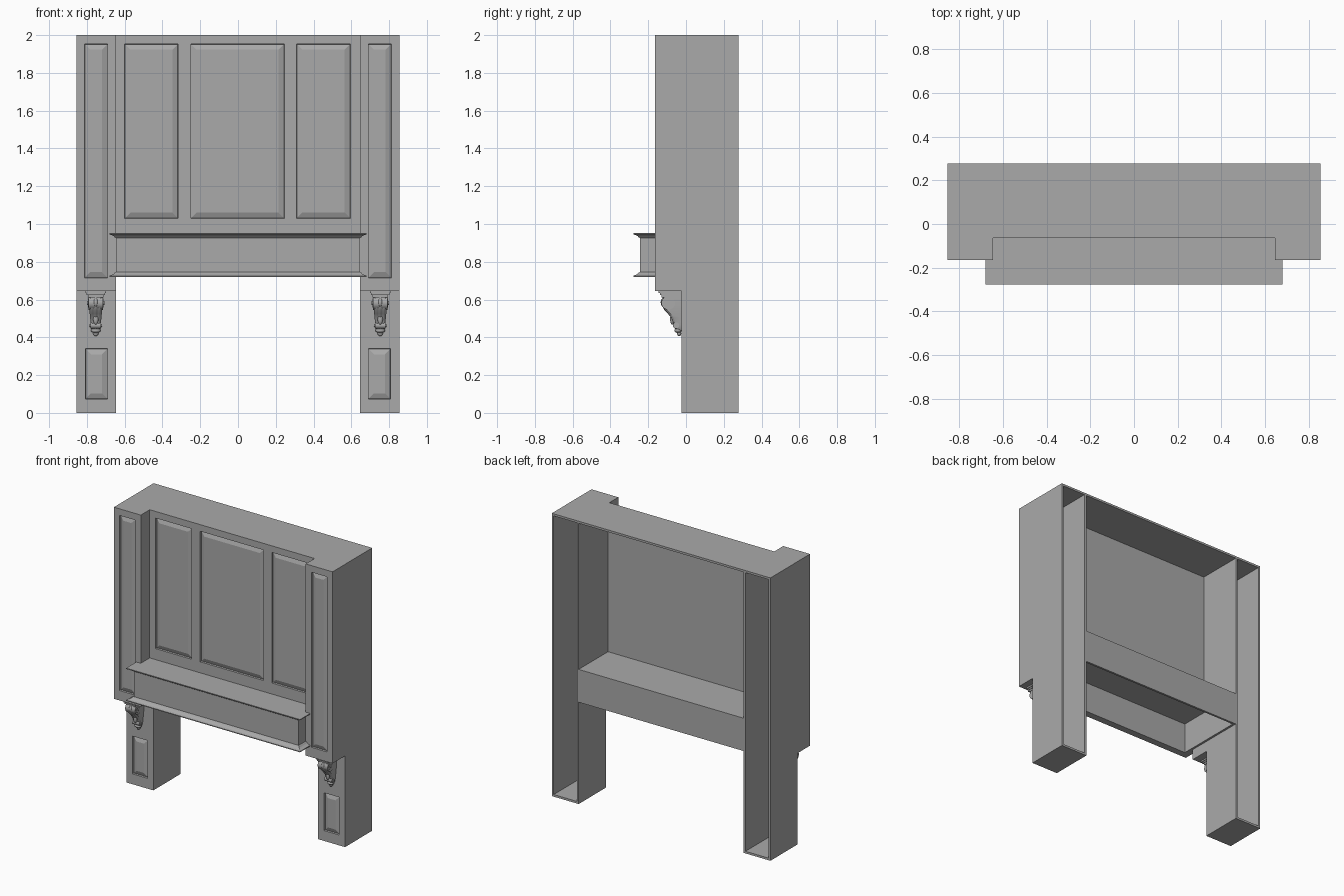
import bpy, bmesh, math
from mathutils import Matrix

if "Cube" in bpy.data.objects:
    bpy.data.objects.remove(bpy.data.objects["Cube"])

T = 0.015                      # board thickness
XO, XI = 0.855, 0.645          # outer and inner faces of the columns
YB, YF, YL, YP = 0.278, -0.165, -0.025, -0.065   # back, column, leg and panel planes
ZL = 0.645                     # top of the legs
YM, OUT = -0.243, 0.035        # mantel front and moulding projection
ZM0, ZM1 = 0.72, 0.952         # mantel bottom and top

paint = bpy.data.materials.new("grey paint")
paint.diffuse_color = (0.4, 0.4, 0.4, 1)
paint.use_nodes = True
paint.node_tree.nodes["Principled BSDF"].inputs["Base Color"].default_value = paint.diffuse_color


def finish(name, bm, mirror=False, smooth=False, fix=True):
    if fix:
        bmesh.ops.recalc_face_normals(bm, faces=bm.faces)
    me = bpy.data.meshes.new(name)
    bm.to_mesh(me)
    bm.free()
    ob = bpy.data.objects.new(name, me)
    bpy.context.collection.objects.link(ob)
    me.materials.append(paint)
    if mirror:
        m = ob.modifiers.new("mirror", 'MIRROR')
        m.use_mirror_merge = False
    if smooth:
        bpy.ops.object.select_all(action='DESELECT')
        ob.select_set(True)
        bpy.context.view_layer.objects.active = ob
        bpy.ops.object.shade_smooth_by_angle(angle=math.radians(40))
    return ob


def add_box(bm, x0, x1, y0, y1, z0, z1):
    mat = (Matrix.Translation(((x0 + x1) / 2, (y0 + y1) / 2, (z0 + z1) / 2))
           @ Matrix.Diagonal((x1 - x0, y1 - y0, z1 - z0, 1)))
    bmesh.ops.create_cube(bm, size=1, matrix=mat)


def box(name, *dims, mirror=False):
    bm = bmesh.new()
    add_box(bm, *dims)
    return finish(name, bm, mirror)


def prism(name, pts, to3d, a, b, mirror=False):
    """Extrude a 2D outline between the levels a and b."""
    bm = bmesh.new()
    lo = [bm.verts.new(to3d(p, a)) for p in pts]
    hi = [bm.verts.new(to3d(p, b)) for p in pts]
    bm.faces.new(lo)
    bm.faces.new(hi)
    for i in range(len(pts)):
        j = (i + 1) % len(pts)
        bm.faces.new((lo[i], lo[j], hi[j], hi[i]))
    return finish(name, bm, mirror)


def panel_board(name, x0, x1, z0, z1, y, panels, pz0, pz1, bevel, mirror=False):
    """Board facing -y with grooved, bevelled panels between pz0 and pz1."""
    bm = bmesh.new()

    def quad(xa, xb, za, zb):
        bm.faces.new([bm.verts.new(c) for c in
                      ((xa, y, za), (xb, y, za), (xb, y, zb), (xa, y, zb))])

    def ring(p, inset, depth):
        a, b, c, d = p[0] + inset, p[1] - inset, pz0 + inset, pz1 - inset
        return [bm.verts.new(v) for v in ((a, y + depth, c), (b, y + depth, c),
                                          (b, y + depth, d), (a, y + depth, d))]

    quad(x0, x1, z0, pz0)
    quad(x0, x1, pz1, z1)
    edges = [x0] + [v for p in panels for v in p] + [x1]
    for a, b in zip(edges[::2], edges[1::2]):
        quad(a, b, pz0, pz1)
    for p in panels:
        rings = [ring(p, 0, 0), ring(p, 0.002, 0.012), ring(p, bevel, 0.001)]
        for r, q in zip(rings, rings[1:]):
            for i in range(4):
                j = (i + 1) % 4
                bm.faces.new((r[i], r[j], q[j], q[i]))
        bm.faces.new(rings[-1])
    # back and edges of the board
    f = [bm.verts.new(c) for c in ((x0, y, z0), (x1, y, z0), (x1, y, z1), (x0, y, z1))]
    k = [bm.verts.new((v.co.x, y + T, v.co.z)) for v in f]
    bm.faces.new(k[::-1])
    for i in range(4):
        j = (i + 1) % 4
        bm.faces.new((f[j], f[i], k[i], k[j]))
    return finish(name, bm, mirror, fix=False)


# Columns: L-shaped side walls, panelled fronts, overhang and foot plates
wall = [(YL + T, T), (YB, T), (YB, 2 - T), (YF + T, 2 - T), (YF + T, ZL + T), (YL + T, ZL + T)]
yz = lambda p, x: (x, p[0], p[1])
prism("column_outer_wall", wall, yz, XO - T, XO, True)
prism("column_inner_wall", wall, yz, XI, XI + T, True)
panel_board("column_front", XI, XO, ZL, 2 - T, YF, [(0.69, 0.812)], 0.715, 1.953, 0.03, True)
panel_board("leg_front", XI, XO, 0, ZL, YL, [(0.69, 0.808)], 0.073, 0.34, 0.03, True)
box("overhang_plate", XI, XO, YF + T, YL + T, ZL, ZL + T, mirror=True)
box("foot_plate", XI, XO, YL + T, YB, 0, T, mirror=True)

# Top plate with the recessed middle
top = [(-XO, YB), (-XO, YF), (-XI, YF), (-XI, YP), (XI, YP), (XI, YF), (XO, YF), (XO, YB)]
prism("top_plate", top, lambda p, z: (p[0], p[1], z), 2 - T, 2)

# Middle panelling
panel_board("centre_panelling", -XI, XI, ZM1, 2 - T, YP,
            [(-0.6, -0.317), (-0.25, 0.245), (0.31, 0.595)], 1.03, 1.953, 0.03)

# Mantel box, open underneath
box("mantel_shelf", -XI, XI, YM, YB, ZM1 - T, ZM1)
box("mantel_front", -XI, XI, YM, YM + T, ZM0, ZM1 - T)
box("mantel_back", -XI, XI, YB - T, YB, ZM0, ZM1 - T)
box("mantel_side", XI - T, XI, YM + T, YB - T, ZM0, ZM1 - T, mirror=True)


# Mantel mouldings, mitred around the front corners
def moulding(name, zbase, up):
    prof = [(0, 0.026), (0.006, 0.024), (0.012, 0.017), (0.022, 0.011),
            (0.03, 0.009), (OUT, 0.006), (OUT, 0), (0, 0)]
    bm = bmesh.new()
    rows = []
    for o, h in prof:
        z = zbase + up * h
        rows.append([bm.verts.new(c) for c in
                     ((-XI - o, YF, z), (-XI - o, YM - o, z), (XI + o, YM - o, z), (XI + o, YF, z))])
    for i in range(len(rows)):
        r, q = rows[i], rows[(i + 1) % len(rows)]
        for j in range(3):
            bm.faces.new((r[j], r[j + 1], q[j + 1], q[j]))
    for e in (0, 3):
        bm.faces.new([r[e] for r in rows])
    finish(name, bm)


moulding("mantel_top_moulding", ZM1, -1)
moulding("mantel_bottom_moulding", ZM0, 1)

# Corbels: cap, fluted body, scrolls and drop
CX = 0.753
bm = bmesh.new()
for half, y0, z0, z1 in ((0.054, -0.145, 0.634, 0.645), (0.048, -0.138, 0.624, 0.634),
                         (0.042, -0.13, 0.612, 0.624)):
    add_box(bm, CX - half, CX + half, y0, YL, z0, z1)
finish("corbel_cap", bm, True)

rows = [(0.613, -0.122, 0.036), (0.59, -0.13, 0.036), (0.565, -0.126, 0.035), (0.545, -0.115, 0.034),
        (0.525, -0.096, 0.032), (0.505, -0.08, 0.03), (0.485, -0.071, 0.028), (0.465, -0.066, 0.026),
        (0.448, -0.062, 0.023), (0.435, -0.045, 0.018)]
N = 24
bm = bmesh.new()
loops = []
for z, yf, w in rows:
    loop = [bm.verts.new((CX - w, YL, z))]
    for i in range(N + 1):
        u = -1 + 2 * i / N
        y = yf + 0.004 * (1 - math.cos(u * 3 * math.pi)) / 2 + 0.01 * u ** 4
        loop.append(bm.verts.new((CX + u * w, y, z)))
    loop.append(bm.verts.new((CX + w, YL, z)))
    loops.append(loop)
for a, b in zip(loops, loops[1:]):
    for i in range(len(a)):
        j = (i + 1) % len(a)
        bm.faces.new((a[i], a[j], b[j], b[i]))
bm.faces.new(loops[0])
bm.faces.new(loops[-1])
finish("corbel_body", bm, True, True)

bm = bmesh.new()
for y, z, r, half in ((-0.094, 0.582, 0.036, 0.039), (-0.094, 0.582, 0.024, 0.042),
                      (-0.094, 0.582, 0.011, 0.046), (-0.053, 0.463, 0.017, 0.029),
                      (-0.053, 0.463, 0.008, 0.032)):
    bmesh.ops.create_cone(bm, cap_ends=True, segments=20, radius1=r, radius2=r, depth=2 * half,
                          matrix=Matrix.Translation((CX, y, z)) @ Matrix.Rotation(math.pi / 2, 4, 'Y'))
finish("corbel_scrolls", bm, True, True)

bm = bmesh.new()
for y, z, size in ((-0.042, 0.436, (0.026, 0.019, 0.013)), (-0.036, 0.421, (0.014, 0.011, 0.015)),
                   (-0.072, 0.497, (0.014, 0.012, 0.03)), (-0.122, 0.585, (0.012, 0.012, 0.022))):
    bmesh.ops.create_uvsphere(bm, u_segments=16, v_segments=10, radius=1,
                              matrix=Matrix.Translation((CX, y, z)) @ Matrix.Diagonal((*size, 1)))
finish("corbel_leaf_and_drop", bm, True, True)
